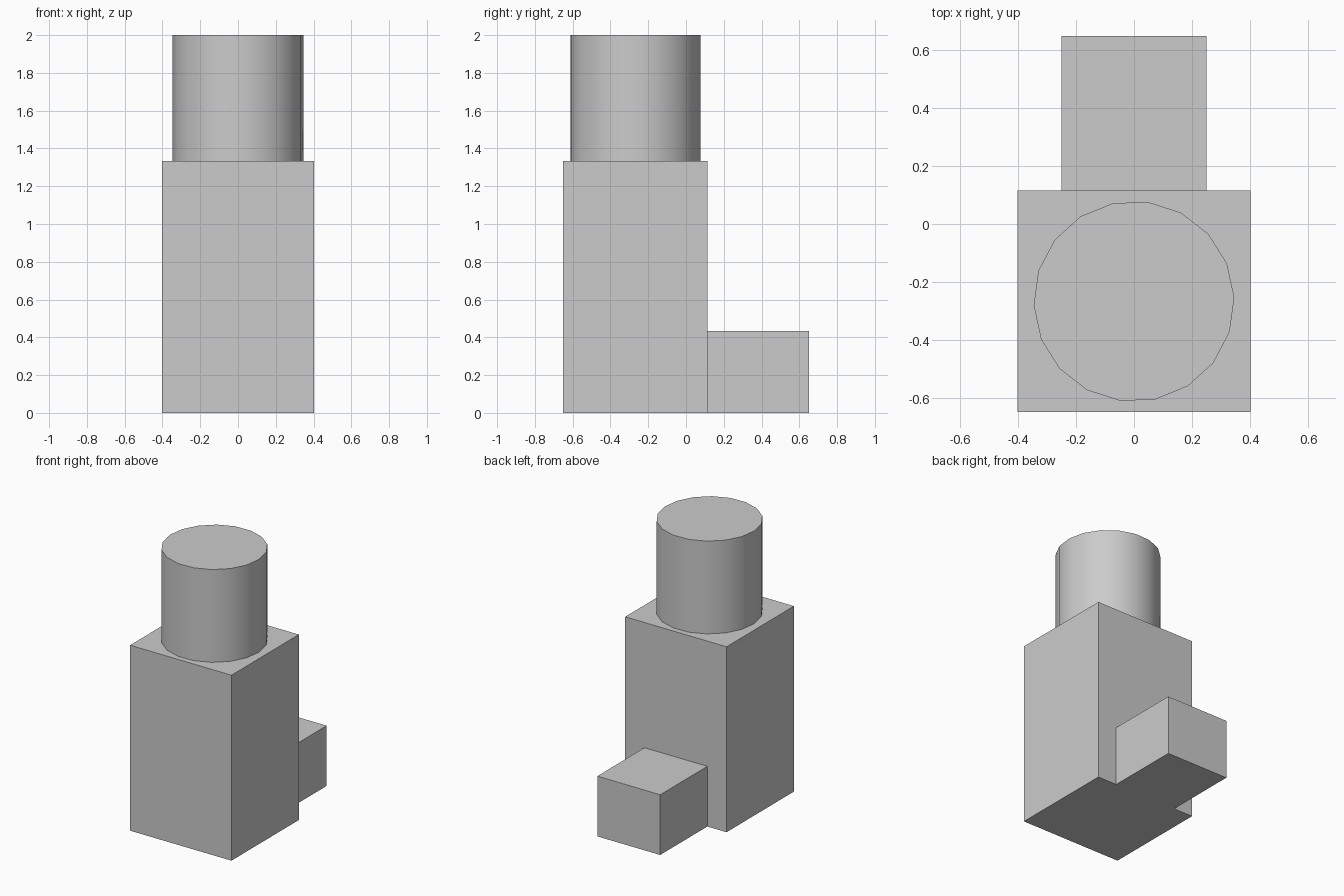
import bpy
import math

if "Cube" in bpy.data.objects:
    bpy.data.objects.remove(bpy.data.objects["Cube"])


def box(name, x, y, z):
    """Axis-aligned box from (min, max) ranges."""
    ranges = (x, y, z)
    bpy.ops.mesh.primitive_cube_add(size=1, location=[(a + b) / 2 for a, b in ranges])
    ob = bpy.context.object
    ob.name = name
    ob.scale = [b - a for a, b in ranges]
    bpy.ops.object.transform_apply(location=False, rotation=False, scale=True)
    return ob


BACK = 0.115      # rear face of the main block
TOP = 1.333       # top of the main block

# Tall main block
box("main_block", (-0.403, 0.403), (-0.65, BACK), (0, TOP))

# Low block against the rear face
box("rear_block", (-0.25, 0.25), (BACK, 0.65), (0, 0.433))

# 18-sided smooth cylinder standing on the main block
bpy.ops.mesh.primitive_cylinder_add(
    vertices=18, radius=0.347, depth=2 - TOP,
    location=(0, (BACK - 0.65) / 2, (2 + TOP) / 2),
    rotation=(0, 0, math.radians(12.2)))
cylinder = bpy.context.object
cylinder.name = "top_cylinder"
bpy.ops.object.shade_smooth_by_angle(angle=math.radians(30))
